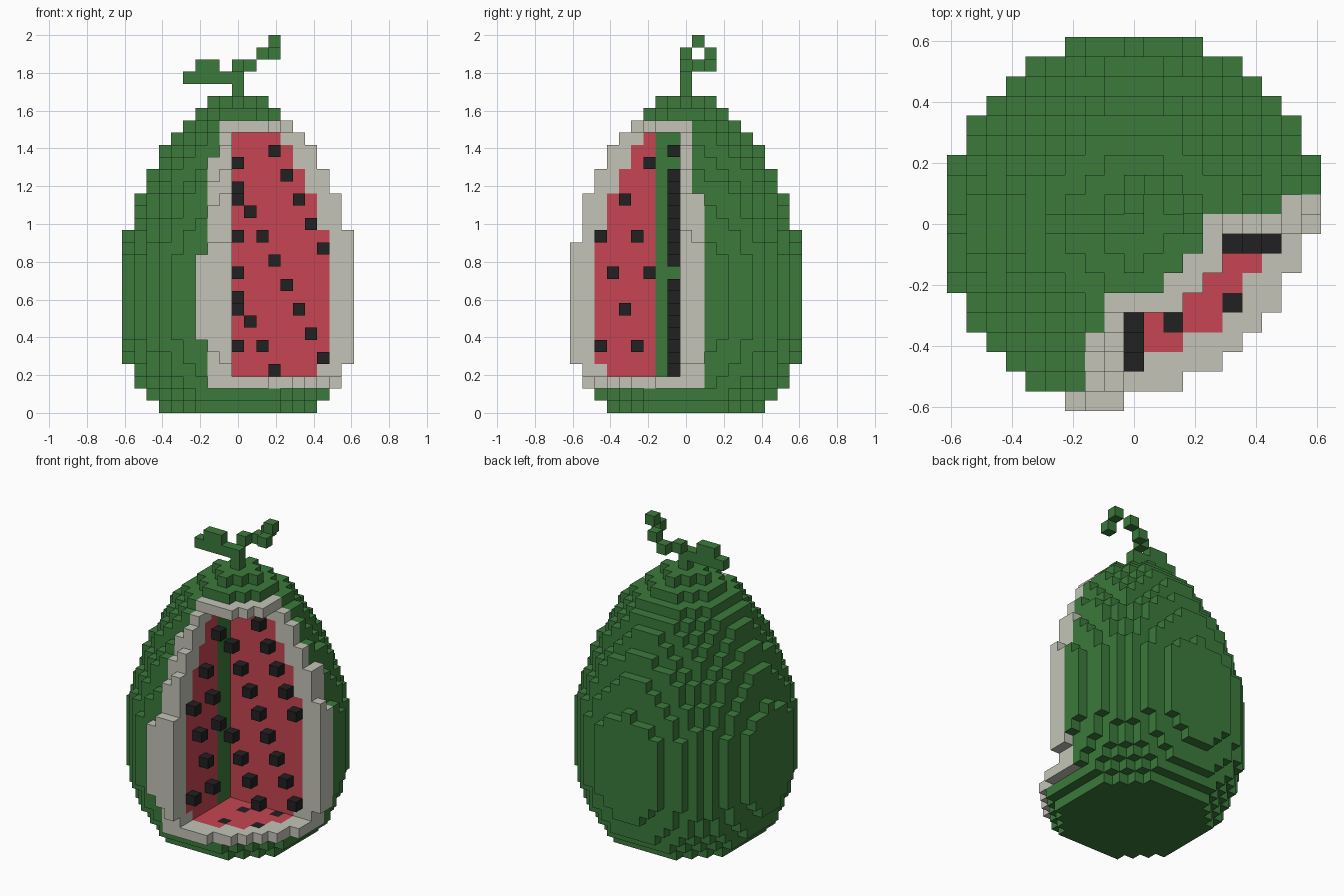
import bpy
import math

if "Cube" in bpy.data.objects:
    bpy.data.objects.remove(bpy.data.objects["Cube"])

V = 2 / 31  # edge length of one block

# Squared radius of every horizontal block layer of the egg-shaped fruit
R2 = [47, 59, 70, 77, 83, 87, 90.25, 90.25, 90.25, 90.25, 90.25, 90.25, 90.25,
      86, 81, 77, 71, 65, 58, 51, 44, 37, 29, 20, 11, 4]
FLOOR, CEILING = 2, 23  # layers closing the cut-out below and above


def material(name, colour):
    m = bpy.data.materials.new(name)
    m.diffuse_color = (*colour, 1)
    m.use_nodes = True
    m.node_tree.nodes["Principled BSDF"].inputs["Base Color"].default_value = m.diffuse_color
    return m


MATS = [material("leaf_green", (0.045, 0.195, 0.045)),
        material("pale_rind", (0.546, 0.552, 0.475)),
        material("flesh_red", (0.57, 0.06, 0.084)),
        material("seed_black", (0.015, 0.015, 0.015))]
GREEN, PALE, RED, BLACK = range(4)

# Each face: outward direction, then its four corners
SIDES = []
for axis in range(3):
    for s in (-1, 1):
        n = [0, 0, 0]
        n[axis] = s
        loop = []
        for a, b in ((0, 0), (1, 0), (1, 1), (0, 1))[::s]:
            c = [0, 0, 0]
            c[axis] = (s + 1) // 2
            c[(axis + 1) % 3], c[(axis + 2) % 3] = a, b
            loop.append(c)
        SIDES.append((n, loop))


def build_blocks(name, blocks):
    """Make one mesh of the outer faces of {(i, j, k): material index}."""
    index, verts, faces, colours = {}, [], [], []
    for (i, j, k), colour in blocks.items():
        for n, loop in SIDES:
            if (i + n[0], j + n[1], k + n[2]) in blocks:
                continue
            face = []
            for c in loop:
                key = (i + c[0], j + c[1], k + c[2])
                if key not in index:
                    index[key] = len(verts)
                    verts.append(((key[0] - 0.5) * V, (key[1] - 0.5) * V, key[2] * V))
                face.append(index[key])
            faces.append(face)
            colours.append(colour)
    mesh = bpy.data.meshes.new(name)
    mesh.from_pydata(verts, [], faces)
    for m in MATS:
        mesh.materials.append(m)
    mesh.polygons.foreach_set("material_index", colours)
    mesh.update()
    obj = bpy.data.objects.new(name, mesh)
    bpy.context.collection.objects.link(obj)


def flesh_radius(k):
    return math.sqrt(R2[k]) - 1.85


def fruit_colour(i, j, k):
    if not FLOOR <= k <= CEILING:
        return GREEN
    left = -3 if 6 <= k <= 12 else -2 if k <= 20 else -1
    right = 1 if k <= 17 else 0
    if i < left or j > right:
        return GREEN
    if math.hypot(i, j) > flesh_radius(k):
        return PALE
    if k == FLOOR and (i, j) in ((2, -5), (5, -4), (2, -2), (5, -1)):
        return BLACK  # seeds lying flush in the floor
    if FLOOR < k < CEILING and i == -1 and j in (-1, -2):
        return GREEN  # strip in the inner corner
    return RED


# Fruit body with a quarter cut out of the front right
fruit = {}
for k, r2 in enumerate(R2):
    for i in range(-9, 10):
        for j in range(-9, 10):
            cut = FLOOR < k < CEILING and i >= 0 and j <= -1
            if i * i + j * j <= r2 and not cut:
                fruit[i, j, k] = fruit_colour(i, j, k)
build_blocks("fruit", fruit)

# Seeds in slanting rows on the back wall of the cut
back = {(i, -1, k): BLACK for k in range(FLOOR + 1, CEILING) for i in range(9)
        if (k + 2 * i) % 9 == 0 and i <= flesh_radius(k)}
build_blocks("back_wall_seeds", back)

# Seeds on the left wall of the cut
left = [(-3, 20), (-5, 17), (-7, 14), (-4, 14), (-6, 11), (-3, 11),
        (-5, 8), (-7, 5), (-4, 5)]
build_blocks("left_wall_seeds", {(0, j, k): BLACK for j, k in left})

# Stem with a leaf to the left and a curling tendril to the right
stem = [(0, 0, 26)] + [(i, 0, 27) for i in range(-4, 1)]
leaf = [(-3, 0, 28), (-2, 0, 28)]
tendril = [(0, 1, 28), (1, 2, 28), (2, 2, 29), (3, 1, 30), (3, 0, 29)]
build_blocks("stem_and_leaf", {b: GREEN for b in stem + leaf})
build_blocks("tendril", {b: GREEN for b in tendril})
